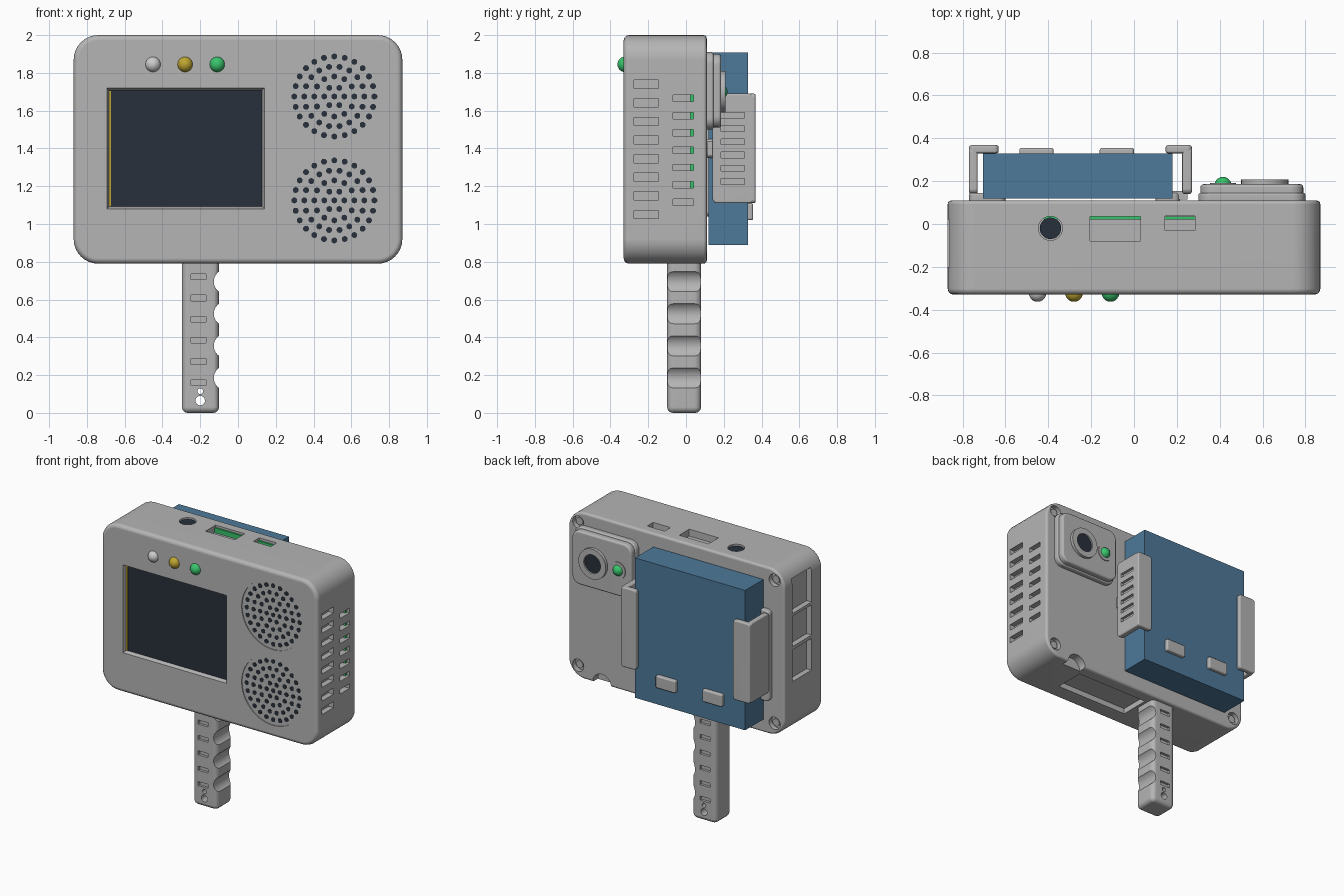
import bpy, bmesh, math
from mathutils import Matrix, Vector

old = bpy.data.objects.get("Cube")
if old:
    bpy.data.objects.remove(old, do_unlink=True)


def material(name, r, g, b):
    m = bpy.data.materials.new(name)
    m.use_nodes = True
    m.diffuse_color = (r, g, b, 1)
    bsdf = m.node_tree.nodes["Principled BSDF"]
    bsdf.inputs["Base Color"].default_value = (r, g, b, 1)
    bsdf.inputs["Roughness"].default_value = 0.6
    return m


GREY = material("grey_plastic", 0.46, 0.46, 0.46)
BLUE = material("battery_blue", 0.075, 0.19, 0.32)
DARK = material("dark_glass", 0.022, 0.03, 0.045)
YELLOW = material("yellow", 0.52, 0.38, 0.03)
GREEN = material("green", 0.04, 0.55, 0.15)
CLEAR = material("clear_lamp", 0.6, 0.6, 0.6)
TURN = {"x": Matrix.Rotation(math.pi / 2, 4, "Y"),
        "y": Matrix.Rotation(math.pi / 2, 4, "X"), "z": Matrix()}


def add_box(bm, x, y, z):
    """Box from (low, high) pairs on each axis."""
    mid = Vector([(a + b) / 2 for a, b in (x, y, z)])
    size = [b - a for a, b in (x, y, z)]
    mat = Matrix.Translation(mid) @ Matrix.Diagonal((*size, 1))
    return bmesh.ops.create_cube(bm, size=1, matrix=mat)["verts"]


def add_cyl(bm, centre, r, depth, axis="y", sides=24):
    bmesh.ops.create_cone(bm, cap_ends=True, segments=sides, radius1=r, radius2=r, depth=depth,
                          matrix=Matrix.Translation(centre) @ TURN[axis])


def finish(name, bm, mat=None):
    bmesh.ops.recalc_face_normals(bm, faces=bm.faces)
    me = bpy.data.meshes.new(name)
    bm.to_mesh(me)
    bm.free()
    ob = bpy.data.objects.new(name, me)
    bpy.context.collection.objects.link(ob)
    if mat:
        me.materials.append(mat)
    return ob


def activate(ob):
    bpy.ops.object.select_all(action="DESELECT")
    ob.select_set(True)
    bpy.context.view_layer.objects.active = ob


def smooth(ob):
    activate(ob)
    bpy.ops.object.shade_smooth_by_angle(angle=math.radians(32))
    ob.modifiers.new("normals", "WEIGHTED_NORMAL").keep_sharp = True


def rounded(name, x, y, z, axis=1, r=0.03, rims=(0.01, 0.01), seg=4, mat=GREY):
    """Box with rounded corners along an axis and eased rims at both ends."""
    bm = bmesh.new()
    add_box(bm, x, y, z)
    along = [e for e in bm.edges if abs((e.verts[0].co - e.verts[1].co)[axis]) > 1e-5]
    bmesh.ops.bevel(bm, geom=along, offset=r, segments=seg, profile=0.5, affect="EDGES")
    for end, rim in zip((x, y, z)[axis], rims):
        edges = [e for e in bm.edges if all(abs(v.co[axis] - end) < 1e-5 for v in e.verts)]
        if rim:
            bmesh.ops.bevel(bm, geom=edges, offset=rim, segments=3, profile=0.5, affect="EDGES")
    return finish(name, bm, mat)


def box(name, x, y, z, mat=GREY):
    bm = bmesh.new()
    add_box(bm, x, y, z)
    return finish(name, bm, mat)


def disc(name, centre, r, depth, mat, axis="y", sides=32):
    bm = bmesh.new()
    add_cyl(bm, centre, r, depth, axis, sides)
    ob = finish(name, bm, mat)
    smooth(ob)
    return ob


def lamp(name, centre, r, mat):
    bm = bmesh.new()
    bmesh.ops.create_uvsphere(bm, u_segments=20, v_segments=12, radius=r,
                              matrix=Matrix.Translation(centre))
    smooth(finish(name, bm, mat))


def cut(ob, bm):
    cutter = finish("cutter", bm)
    cutter.hide_render = True
    mod = ob.modifiers.new("cut", "BOOLEAN")
    mod.operation, mod.solver, mod.object = "DIFFERENCE", "EXACT", cutter
    activate(ob)
    bpy.ops.object.modifier_apply(modifier="cut")
    bpy.data.objects.remove(cutter, do_unlink=True)


# Main housing and its openings
SPEAKERS = {"upper": 1.675, "lower": 1.125}
SCREWS = [(x, z) for x in (-0.79, 0.79) for z in (0.88, 1.92)]
body = rounded("housing", (-0.87, 0.87), (-0.33, 0.11), (0.79, 2), r=0.13, rims=(0.028, 0.018), seg=8)
bm = bmesh.new()
for v in add_box(bm, (-0.705, 0.15), (-0.36, -0.298), (1.07, 1.73)):
    if v.co.y > -0.3:  # sloped screen surround
        v.co.x += 0.022 if v.co.x < -0.3 else -0.022
        v.co.z += 0.022 if v.co.z < 1.4 else -0.022
for z in SPEAKERS.values():
    add_cyl(bm, (0.51, -0.34, z), 0.25, 0.032, sides=48)
for i in range(8):  # side vents
    z = 1.74 - i * 0.0985
    add_box(bm, (0.83, 0.9), (-0.275, -0.145), (z - 0.022, z + 0.022))
for i in range(7):
    z = 1.665 - i * 0.0915
    add_box(bm, (0.81, 0.9), (-0.07, 0.04), (z - 0.017, z + 0.017))
for z, h in ((1.79, 0.125), (1.535, 0.11), (1.285, 0.115)):  # side ports
    add_box(bm, (-0.9, -0.83), (-0.2, 0.02), (z - h, z + h))
add_box(bm, (-0.205, 0.03), (-0.08, 0.035), (1.95, 2.1))  # top ports
add_box(bm, (0.145, 0.285), (-0.03, 0.038), (1.95, 2.1))
add_cyl(bm, (-0.39, -0.02, 2), 0.056, 0.06, "z")
add_box(bm, (-0.08, 0.5), (-0.2, 0.02), (0.7, 0.83))  # underside recess
add_cyl(bm, (0.6, 0.11, 0.79), 0.075, 0.12)  # cable notch
for x, z in SCREWS:
    add_cyl(bm, (x, 0.11, z), 0.045, 0.07)
cut(body, bm)
smooth(body)
for i, (x, z) in enumerate(SCREWS):
    disc(f"screw_{i + 1}", (x, 0.08, z), 0.027, 0.03, GREY)

# Circuit board edges showing inside the openings
box("board_side", (0.75, 0.85), (0.02, 0.039), (1.18, 1.7), GREEN)
box("board_top", (-0.42, 0.284), (0.022, 0.034), (1.9, 1.985), GREEN)
disc("audio_jack", (-0.39, -0.02, 1.976), 0.05, 0.03, DARK, "z")

# Screen and status lamps
box("screen", (-0.683, 0.128), (-0.305, -0.297), (1.092, 1.708), DARK)
box("screen_stripe", (-0.683, -0.673), (-0.309, -0.303), (1.092, 1.708), YELLOW)
for name, x, mat in (("clear", -0.45, CLEAR), ("yellow", -0.28, YELLOW), ("green", -0.11, GREEN)):
    lamp(name + "_lamp", (x, -0.322, 1.845), 0.041, mat)

# Speaker holes in concentric rings
for name, z in SPEAKERS.items():
    bm = bmesh.new()
    add_cyl(bm, (0.51, -0.325, z), 0.016, 0.004, sides=10)
    for ring in range(1, 5):
        for i in range(6 * ring):
            a = math.tau * i / (6 * ring)
            r = 0.053 * ring
            add_cyl(bm, (0.51 + r * math.cos(a), -0.325, z + r * math.sin(a)), 0.016, 0.004, sides=10)
    finish(name + "_speaker_holes", bm, DARK)

# Handle with finger grooves, grip slots and strap holes
handle = rounded("handle", (-0.297, -0.1), (-0.1, 0.08), (0, 0.82), axis=2, r=0.035, rims=(0.03, 0))
bm = bmesh.new()
for i in range(4):
    add_cyl(bm, (-0.062, -0.01, 0.695 - 0.17 * i), 0.066, 0.3)
for i in range(6):
    z = 0.72 - 0.112 * i
    for y in (-0.1, 0.08):
        add_box(bm, (-0.25, -0.17), (y - 0.018, y + 0.018), (z - 0.015, z + 0.015))
add_cyl(bm, (-0.2, 0, 0.065), 0.025, 0.4)
add_cyl(bm, (-0.2, 0, 0.115), 0.015, 0.4)
cut(handle, bm)
smooth(handle)

# Camera module
smooth(rounded("camera_base", (0.3, 0.8), (0.1, 0.145), (1.5, 1.91), r=0.06))
smooth(rounded("camera_cover", (0.31, 0.79), (0.14, 0.186), (1.51, 1.9), r=0.06, rims=(0, 0.015)))
ring = disc("lens_ring", (0.61, 0.19, 1.7), 0.11, 0.036, GREY)
bm = bmesh.new()
add_cyl(bm, (0.61, 0.21, 1.7), 0.068, 0.03)
cut(ring, bm)
disc("lens", (0.61, 0.196, 1.7), 0.066, 0.006, DARK)
disc("camera_lamp_ring", (0.415, 0.186, 1.7), 0.06, 0.012, GREY)
lamp("camera_lamp", (0.415, 0.18, 1.7), 0.04, GREEN)

# Battery block and its holders
box("battery", (-0.705, 0.18), (0.118, 0.328), (0.89, 1.907), BLUE)
smooth(rounded("left_mount", (0.1, 0.215), (0.1, 0.145), (1.35, 1.45)))
smooth(rounded("right_mount", (-0.77, -0.6), (0.1, 0.145), (1.04, 1.7)))
wall = rounded("left_holder_wall", (0.225, 0.27), (0.14, 0.36), (1.11, 1.69), axis=0, r=0.025)
bm = bmesh.new()
for i in range(6):
    z = 1.575 - i * 0.07
    add_box(bm, (0.25, 0.3), (0.185, 0.31), (z - 0.015, z + 0.015))
cut(wall, bm)
smooth(wall)
smooth(rounded("left_holder_lip", (0.148, 0.27), (0.33, 0.368), (1.11, 1.69), r=0.02))
smooth(rounded("right_holder_wall", (-0.77, -0.73), (0.14, 0.36), (1.11, 1.69), axis=0, r=0.025))
smooth(rounded("right_holder_lip", (-0.77, -0.632), (0.33, 0.368), (1.11, 1.69), r=0.02))
for name, x in (("left", -0.08), ("right", -0.455)):
    smooth(rounded(name + "_clip", (x - 0.08, x + 0.08), (0.31, 0.355), (1.02, 1.11), r=0.012))
# Arms tying the holders to the mounts
box("left_holder_arm", (0.18, 0.25), (0.115, 0.155), (1.36, 1.44))
